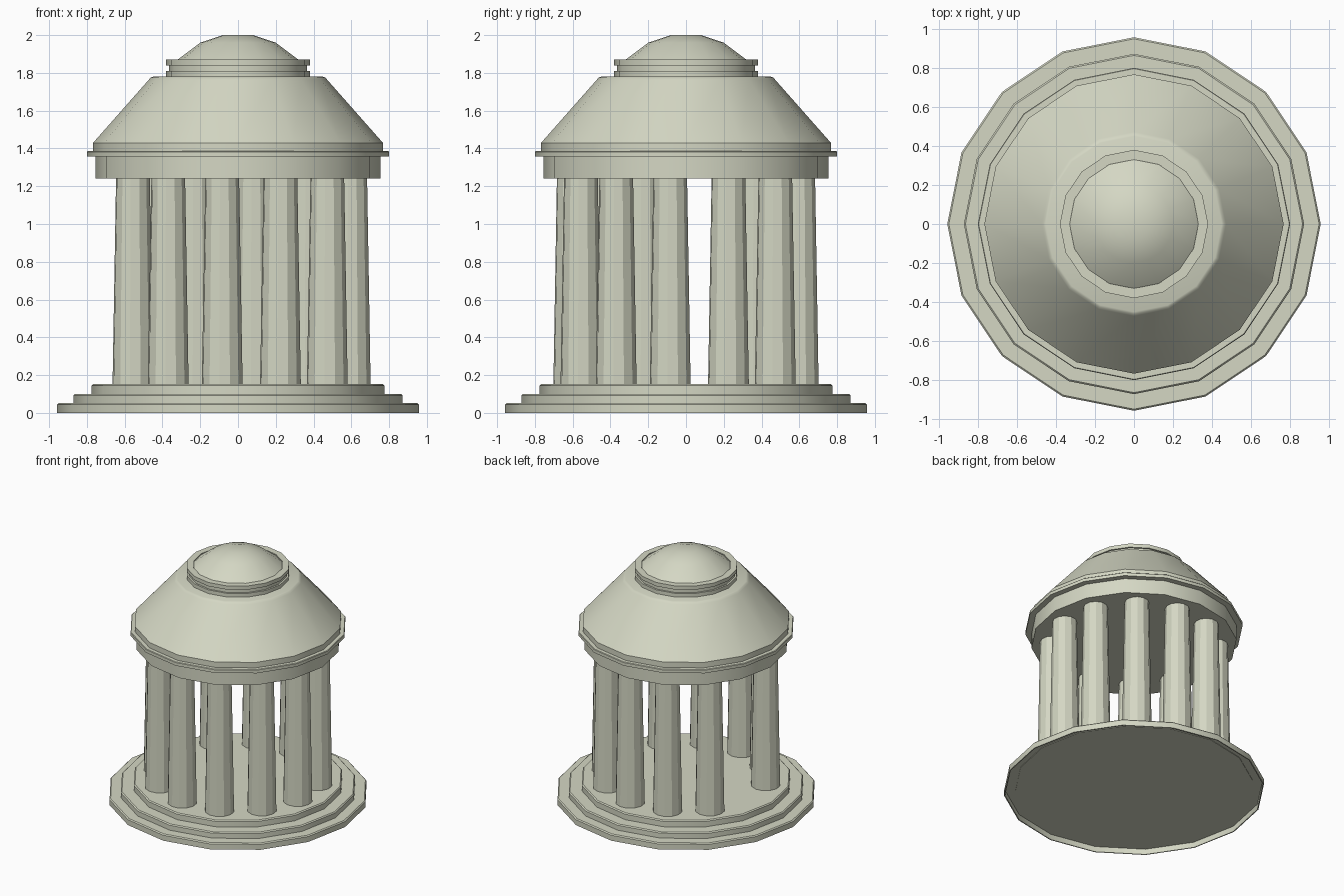
import bpy
import bmesh
from math import cos, sin, tau, radians

cube = bpy.data.objects.get("Cube")
if cube:
    bpy.data.objects.remove(cube, do_unlink=True)

stone = bpy.data.materials.new("pale stone")
stone.use_nodes = True
colour = (0.66, 0.68, 0.55, 1)
stone.diffuse_color = colour
stone.node_tree.nodes["Principled BSDF"].inputs["Base Color"].default_value = colour


def lathe(name, profile, sides=16, centre=(0, 0), turn=0.0, smooth=30):
    """Closed solid of revolution from (radius, height) points, bottom to top."""
    bm = bmesh.new()
    rings = []
    for r, z in profile:
        angles = [turn + tau * i / sides for i in range(sides)]
        rings.append([bm.verts.new((r * cos(a), r * sin(a), z)) for a in angles])
    for low, high in zip(rings, rings[1:]):
        for i in range(sides):
            j = (i + 1) % sides
            bm.faces.new((low[i], low[j], high[j], high[i]))
    bm.faces.new(rings[0][::-1])
    bm.faces.new(rings[-1])
    mesh = bpy.data.meshes.new(name)
    bm.to_mesh(mesh)
    bm.free()
    mesh.materials.append(stone)
    obj = bpy.data.objects.new(name, mesh)
    obj.location = (*centre, 0)
    bpy.context.collection.objects.link(obj)
    bpy.ops.object.select_all(action="DESELECT")
    obj.select_set(True)
    bpy.context.view_layer.objects.active = obj
    bpy.ops.object.shade_smooth_by_angle(angle=radians(smooth))


def disc(name, radius, bottom, top, bevel=0.008):
    """Drum with a small chamfer on its upper rim."""
    lathe(name, [(radius, bottom), (radius, top - bevel),
                 (radius - bevel, top)])


# Stepped base, hollow under the lowest step
lathe("lower_step", [(0.949, 0.044), (0.949, 0), (0.957, 0),
                     (0.957, 0.044), (0.949, 0.052)])
disc("middle_step", 0.872, 0.04, 0.10)
disc("upper_step", 0.775, 0.10, 0.152)

# Ring of tapered columns, with one place left open as the entrance
COUNT, ENTRANCE, RING = 12, 6, 0.60
for i in range(COUNT):
    if i == ENTRANCE:
        continue
    a = radians(-8) + tau * i / COUNT
    lathe(f"column_{i + 1}", [(0.109, 0.15), (0.090, 1.25)], sides=12,
          centre=(RING * cos(a), RING * sin(a)), turn=a, smooth=10)

# Entablature and cornice
lathe("entablature", [(0.755, 1.24), (0.755, 1.36)])
disc("cornice", 0.80, 1.357, 1.386, 0.004)

# Conical roof with a chamfered upper rim
lathe("roof", [(0.767, 1.385), (0.767, 1.43), (0.472, 1.764),
               (0.462, 1.775), (0.45, 1.78)])

# Moulded collar, hollowed to hold the shallow cap
lathe("collar_lower", [(0.38, 1.78), (0.38, 1.81)])
lathe("collar_neck", [(0.366, 1.81), (0.366, 1.84)])
lathe("collar_upper", [(0.38, 1.84), (0.38, 1.87), (0.33, 1.87), (0.33, 1.855)])
lathe("cap", [(0.33, 1.862), (0.20, 1.96), (0.08, 2.0)])
